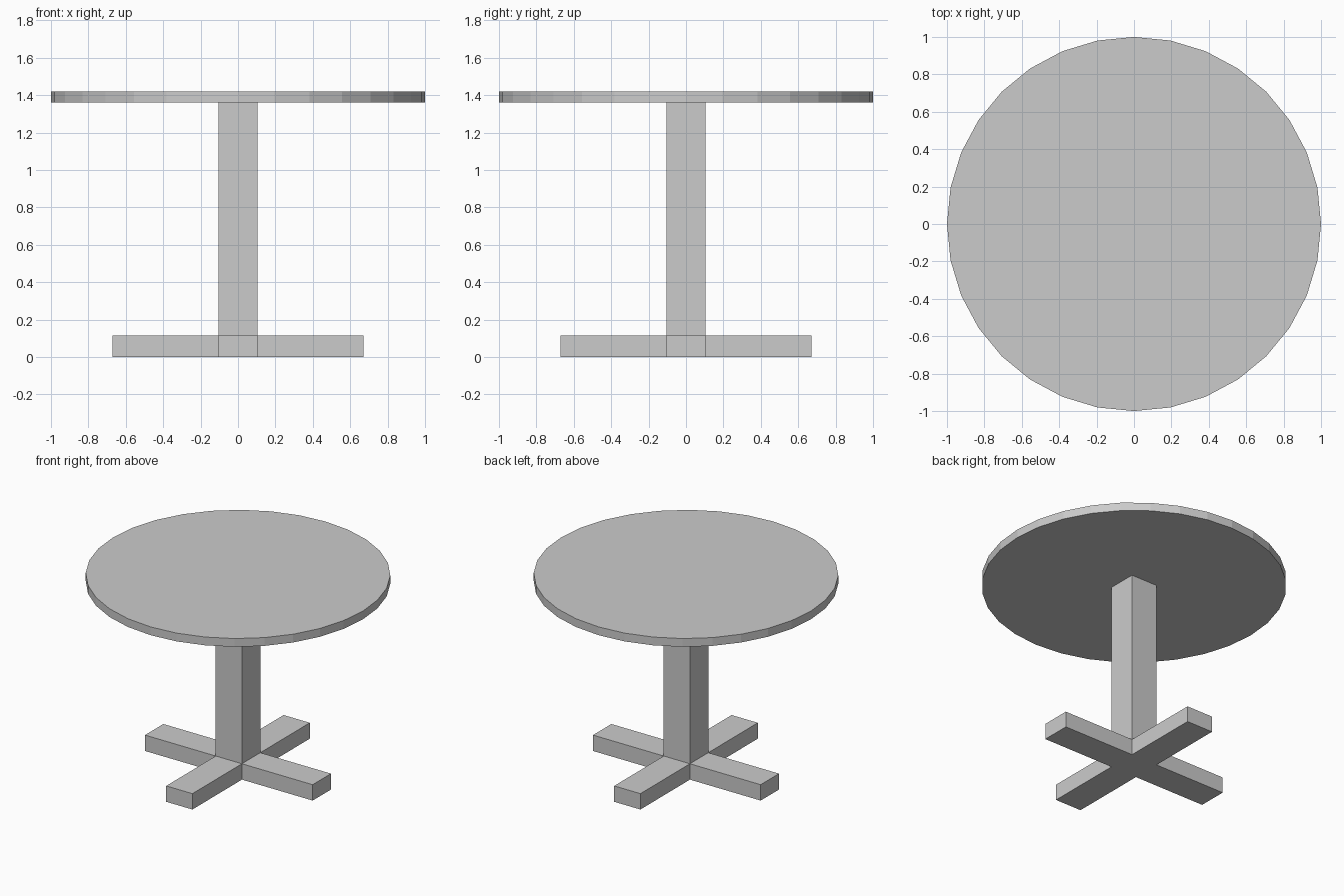
import bpy
import bmesh
from math import pi
from mathutils import Matrix, Vector

cube = bpy.data.objects.get("Cube")
if cube:
    bpy.data.objects.remove(cube, do_unlink=True)

HALF = 0.105      # half width of post and feet
REACH = 0.672     # how far each foot extends
FOOT_TOP = 0.115
POST_TOP = 1.36
TABLE_TOP = 1.42

grey = bpy.data.materials.new("plain_grey")
grey.use_nodes = True
colour = (0.6, 0.6, 0.6, 1)
grey.diffuse_color = colour
grey.node_tree.nodes["Principled BSDF"].inputs["Base Color"].default_value = colour


def add_prism(name, outline, bottom, top):
    """Extrude a flat outline between two heights."""
    bm = bmesh.new()
    base = bm.faces.new([bm.verts.new((p.x, p.y, bottom)) for p in outline])
    result = bmesh.ops.extrude_face_region(bm, geom=[base], use_keep_orig=True)
    raised = [v for v in result["geom"] if isinstance(v, bmesh.types.BMVert)]
    bmesh.ops.translate(bm, verts=raised, vec=(0, 0, top - bottom))
    bmesh.ops.recalc_face_normals(bm, faces=bm.faces)
    mesh = bpy.data.meshes.new(name)
    bm.to_mesh(mesh)
    bm.free()
    mesh.materials.append(grey)
    obj = bpy.data.objects.new(name, mesh)
    bpy.context.collection.objects.link(obj)
    return obj


def repeat_around(points, count):
    """Repeat outline points in equal turns about the centre."""
    return [Matrix.Rotation(2 * pi * i / count, 3, "Z") @ Vector((x, y, 0))
            for i in range(count) for x, y in points]


# Cross-shaped foot: one arm outline turned four times
add_prism("cross_foot", repeat_around([(REACH, -HALF), (REACH, HALF), (HALF, HALF)], 4),
          0, FOOT_TOP)

# Square post
add_prism("post", repeat_around([(HALF, HALF)], 4), FOOT_TOP, POST_TOP)

# Round faceted top
add_prism("table_top", repeat_around([(1, 0)], 32), POST_TOP, TABLE_TOP)
